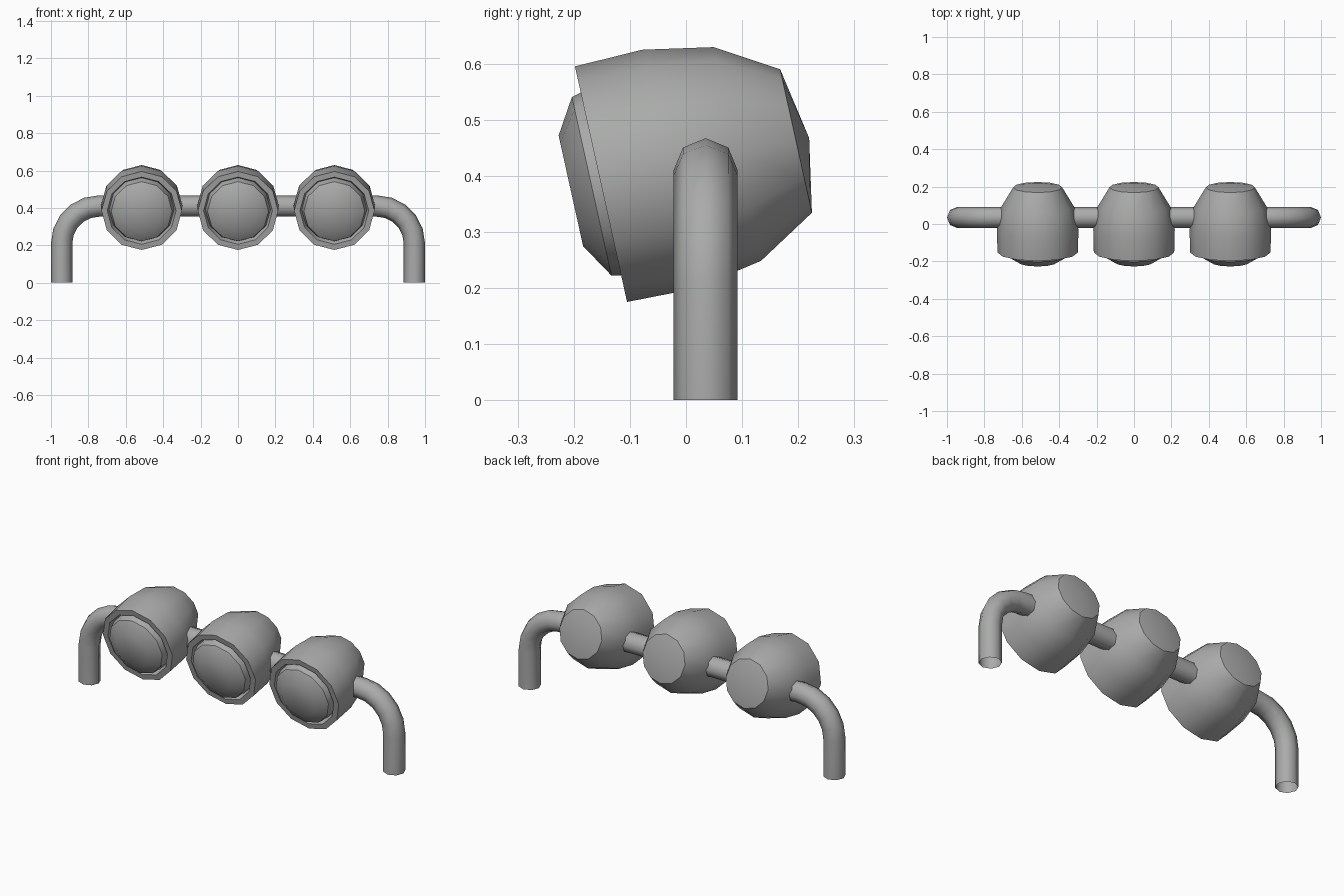
import bpy, bmesh, math
from mathutils import Vector

if "Cube" in bpy.data.objects:
    bpy.data.objects.remove(bpy.data.objects["Cube"])

metal = bpy.data.materials.new("grey metal")
metal.diffuse_color = (0.40, 0.41, 0.40, 1)
metal.use_nodes = True
metal.node_tree.nodes["Principled BSDF"].inputs["Base Color"].default_value = metal.diffuse_color


def finish(bm, name, angle):
    me = bpy.data.meshes.new(name)
    bm.to_mesh(me)
    bm.free()
    me.materials.append(metal)
    ob = bpy.data.objects.new(name, me)
    bpy.context.collection.objects.link(ob)
    bpy.ops.object.select_all(action='DESELECT')
    ob.select_set(True)
    bpy.context.view_layer.objects.active = ob
    bpy.ops.object.shade_smooth_by_angle(angle=math.radians(angle))
    return ob


def lathe(name, profile, origin, axis, up, sides=12, angle=42):
    """Revolve (distance along axis, radius) points; runs from back to front."""
    side = up.cross(axis)
    bm = bmesh.new()
    rings = []
    for t, r in profile:
        c = origin + axis * t
        if r == 0:
            rings.append([bm.verts.new(c)] * sides)
        else:
            rings.append([bm.verts.new(c + up * r * math.cos(2 * math.pi * i / sides)
                                       + side * r * math.sin(2 * math.pi * i / sides))
                          for i in range(sides)])
    for a, b in zip(rings, rings[1:]):
        for i in range(sides):
            j = (i + 1) % sides
            bm.faces.new(list(dict.fromkeys([a[i], b[i], b[j], a[j]])))
    bmesh.ops.recalc_face_normals(bm, faces=bm.faces)
    # make sure the first face points away from the axis start
    bm.faces.ensure_lookup_table()
    bm.normal_update()
    want = axis if profile[0][0] > profile[-1][0] else -axis
    if bm.faces[0].normal.dot(want) < 0:
        bmesh.ops.reverse_faces(bm, faces=bm.faces)
    return finish(bm, name, angle)


# bent support tube, open at the feet
R, BEND, X, Z, Y = 0.057, 0.20, 0.943, 0.41, 0.035
half = [(X, 0.0, 0.0)]
for k in range(6):
    a = math.pi / 2 * k / 5
    half.append((X - BEND + BEND * math.cos(a), Z - BEND + BEND * math.sin(a), a))
path = half + [(-x, z, math.pi - a) for x, z, a in reversed(half)]
bm = bmesh.new()
rings = []
for x, z, a in path:
    out = Vector((math.cos(a), 0, math.sin(a)))
    rings.append([bm.verts.new(Vector((x, Y, z)) + out * R * math.cos(math.pi / 4 * i)
                               + Vector((0, R * math.sin(math.pi / 4 * i), 0)))
                  for i in range(8)])
for a, b in zip(rings, rings[1:]):
    for i in range(8):
        j = (i + 1) % 8
        bm.faces.new([a[i], b[i], b[j], a[j]])
bm.normal_update()
bm.faces.ensure_lookup_table()
f = bm.faces[0]
if f.normal.dot(f.calc_center_median() - Vector((X, Y, 0.1))) < 0:
    bmesh.ops.reverse_faces(bm, faces=bm.faces)
finish(bm, "support_tube", 60)

# three tilted spotlights
axis = Vector((0, 0.976, 0.216)).normalized()
up = Vector((0, -0.216, 0.976)).normalized()
housing = [(0.38, 0), (0.356, 0.131), (0.249, 0.195), (0.124, 0.218),
           (0, 0.215), (0.0, 0.184), (0.03, 0.174)]
lens = [(-0.055, 0), (-0.055, 0.101), (-0.017, 0.163), (0.03, 0.174)]
for label, x in (("left", -0.515), ("middle", 0), ("right", 0.515)):
    o = Vector((x, -0.1515, 0.385))
    lathe(label + "_lamp_housing", housing, o, axis, up)
    lathe(label + "_lamp_lens", lens, o, axis, up)
